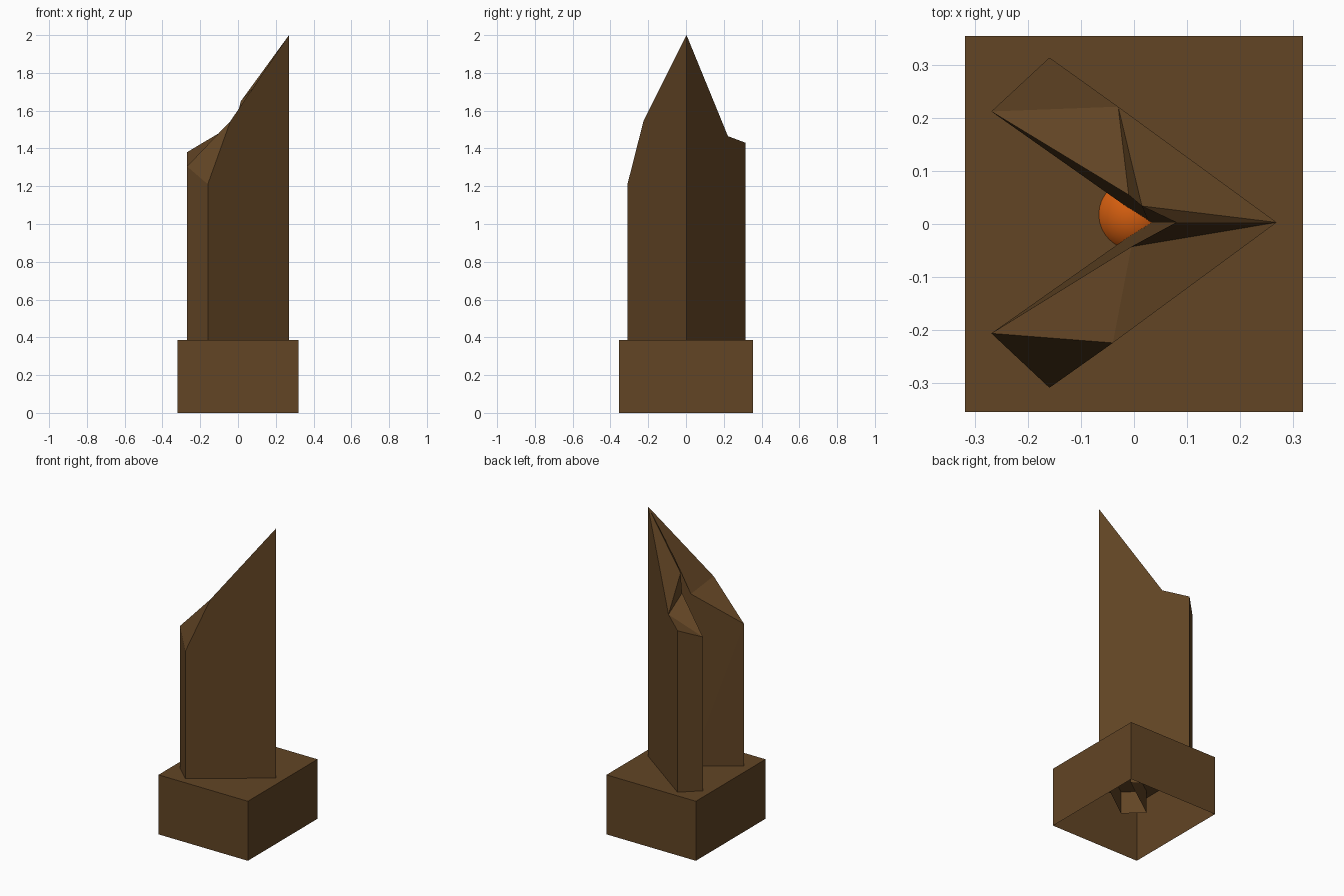
import bpy, bmesh

if "Cube" in bpy.data.objects:
    bpy.data.objects.remove(bpy.data.objects["Cube"])


def material(name, rgb):
    m = bpy.data.materials.new(name)
    m.diffuse_color = (*rgb, 1)
    m.use_nodes = True
    m.node_tree.nodes["Principled BSDF"].inputs["Base Color"].default_value = m.diffuse_color
    return m


brown = material("dark_brown", (0.122, 0.059, 0.018))
orange = material("orange", (0.68, 0.115, 0.005))


def finish(bm, name, mat, fix=True):
    if fix:
        bmesh.ops.recalc_face_normals(bm, faces=bm.faces[:])
    me = bpy.data.meshes.new(name)
    bm.to_mesh(me)
    bm.free()
    me.materials.append(mat)
    ob = bpy.data.objects.new(name, me)
    bpy.context.collection.objects.link(ob)
    return ob


# Base: box open underneath
bm = bmesh.new()
bmesh.ops.create_cube(bm, size=1)
for v in bm.verts:
    v.co = (v.co.x * 0.64, v.co.y * 0.712, (v.co.z + 0.5) * 0.385)
top = max(bm.faces, key=lambda f: f.calc_center_median().z)
bottom = min(bm.faces, key=lambda f: f.calc_center_median().z)
bmesh.ops.delete(bm, geom=[bottom], context='FACES_ONLY')
finish(bm, "base", brown, fix=False)

# Shard: chevron column with a broken, slanted top; open underneath
FOOT = 0.24
rim = {
    "tip": (0.27, 0.003, 2.0),
    "ridge_l": (-0.03, 0.222, 1.465), "ridge_r": (-0.04, -0.225, 1.545),
    "side_l": (-0.16, 0.315, 1.43), "side_r": (-0.16, -0.31, 1.21),
    "end_l": (-0.27, 0.213, 1.38), "end_r": (-0.27, -0.207, 1.305),
    "notch": (0.08, 0.003, 1.72),
    "step_l": (0.015, 0.034, 1.65), "low_l": (-0.01, 0.055, 1.535),
    "low_r": (-0.005, -0.043, 1.49),
}
bm = bmesh.new()
V = {k: bm.verts.new(c) for k, c in rim.items()}
F = {k: bm.verts.new((rim[k][0], rim[k][1], FOOT))
     for k in ("tip", "side_l", "side_r", "end_l", "end_r")}
F["notch"] = bm.verts.new((0.028, 0.003, FOOT))


def face(*vs):
    bm.faces.new(vs)


for s in ("_l", "_r"):
    # outer wall and arm end
    face(F["tip"], F["side" + s], V["side" + s], V["ridge" + s], V["tip"])
    face(F["side" + s], F["end" + s], V["end" + s], V["side" + s])
    # sloping broken top of the arm
    face(V["side" + s], V["end" + s], V["ridge" + s])
    face(V["ridge" + s], V["end" + s], V["low" + s])
    # leaning notch wall
    face(F["end" + s], F["notch"], V["end" + s])
    face(F["notch"], V["low" + s], V["end" + s])
# upper slope, with a step on the left arm
face(V["tip"], V["ridge_l"], V["step_l"])
face(V["ridge_l"], V["low_l"], V["step_l"])
face(V["tip"], V["step_l"], V["notch"])
face(F["notch"], V["step_l"], V["low_l"])
face(F["notch"], V["notch"], V["step_l"])
face(V["tip"], V["ridge_r"], V["low_r"])
face(V["tip"], V["low_r"], V["notch"])
face(F["notch"], V["notch"], V["low_r"])
finish(bm, "shard_column", brown)

# Glowing ball set in the notch
bm = bmesh.new()
bmesh.ops.create_uvsphere(bm, u_segments=32, v_segments=16, radius=0.078)
for v in bm.verts:
    v.co.y += 0.018
    v.co.z += 0.345
for f in bm.faces:
    f.smooth = True
finish(bm, "ember_ball", orange)
